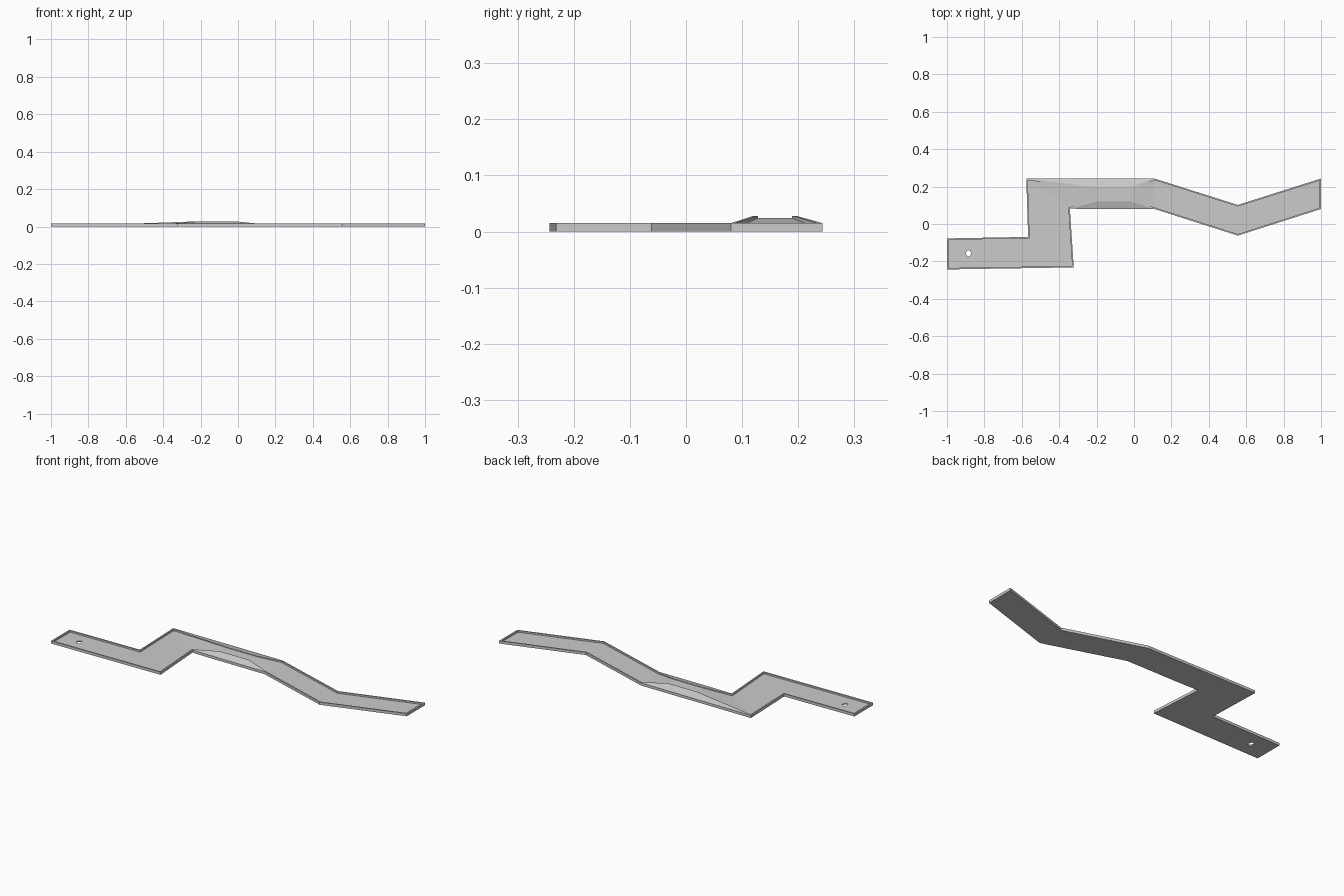
import bpy, bmesh
from mathutils import Vector

if "Cube" in bpy.data.objects:
    bpy.data.objects.remove(bpy.data.objects["Cube"])

RIM, FLOOR, WALL = 0.015, 0.006, 0.008
HUMP_RIM, HUMP_FLOOR = 0.028, 0.024

# Lane stations: left edge x, y, right edge x, y, on the hump?
stations = [
    (-1.0, -0.077, -1.0, -0.243, 0),
    (-0.566, -0.069, -0.322, -0.232, 0),
    (-0.576, 0.243, -0.343, 0.082, 0),
    (-0.20, 0.243, -0.20, 0.080, 1),
    (-0.02, 0.243, -0.02, 0.080, 1),
    (0.11, 0.243, 0.11, 0.080, 0),
    (0.555, 0.102, 0.555, -0.062, 0),
    (1.0, 0.243, 1.0, 0.080, 0),
]
n = len(stations)
left = [Vector((s[0], s[1])) for s in stations]
right = [Vector((s[2], s[3])) for s in stations]
hump = [s[4] for s in stations]
outline = left + right[::-1]          # clockwise loop
raised = hump + hump[::-1]

# Crest loop: the outline pinched in across the raised bridge
crest = [p.copy() for p in outline]
for i, up in enumerate(raised):
    if up:
        crest[i].y = 0.197 if i < n else 0.120


def inset(loop, d):
    """Mitred inward offset of a clockwise loop."""
    out = []
    for i, p in enumerate(loop):
        a = (p - loop[i - 1]).normalized()
        b = (loop[(i + 1) % len(loop)] - p).normalized()
        na, nb = Vector((a.y, -a.x)), Vector((b.y, -b.x))
        out.append(p + (na + nb) * d / (1 + na.dot(nb)))
    return out


inner = inset(crest, WALL)

bm = bmesh.new()


def ring(loop, low, high):
    return [bm.verts.new((p.x, p.y, high if up else low))
            for p, up in zip(loop, raised)]


# Side wall, sloping bank, rim top and inner rim face
rings = [ring(outline, 0, 0), ring(outline, RIM, RIM),
         ring(crest, RIM, HUMP_RIM), ring(inner, RIM, HUMP_RIM),
         ring(inner, FLOOR, HUMP_FLOOR)]
for lo, hi in zip(rings, rings[1:]):
    for i in range(2 * n):
        j = (i + 1) % (2 * n)
        bm.faces.new((lo[i], lo[j], hi[j], hi[i]))

# Playing floor and underside, one quad per lane segment
for r in (rings[0], rings[-1]):
    for i in range(n - 1):
        bm.faces.new((r[i], r[i + 1], r[2 * n - 2 - i], r[2 * n - 1 - i]))

bmesh.ops.remove_doubles(bm, verts=bm.verts, dist=1e-5)
bmesh.ops.recalc_face_normals(bm, faces=bm.faces)
mesh = bpy.data.meshes.new("lane")
bm.to_mesh(mesh)
bm.free()
lane = bpy.data.objects.new("lane", mesh)
bpy.context.collection.objects.link(lane)

# Hole through the floor near the left end
bpy.ops.mesh.primitive_cylinder_add(vertices=16, radius=1, depth=0.1,
                                    location=(-0.885, -0.157, 0))
cutter = bpy.context.object
cutter.name = "hole_cutter"
cutter.scale = (0.013, 0.017, 1)
cutter.hide_render = True
cutter.display_type = 'WIRE'
mod = lane.modifiers.new("hole", 'BOOLEAN')
mod.operation = 'DIFFERENCE'
mod.solver = 'EXACT'
mod.object = cutter
